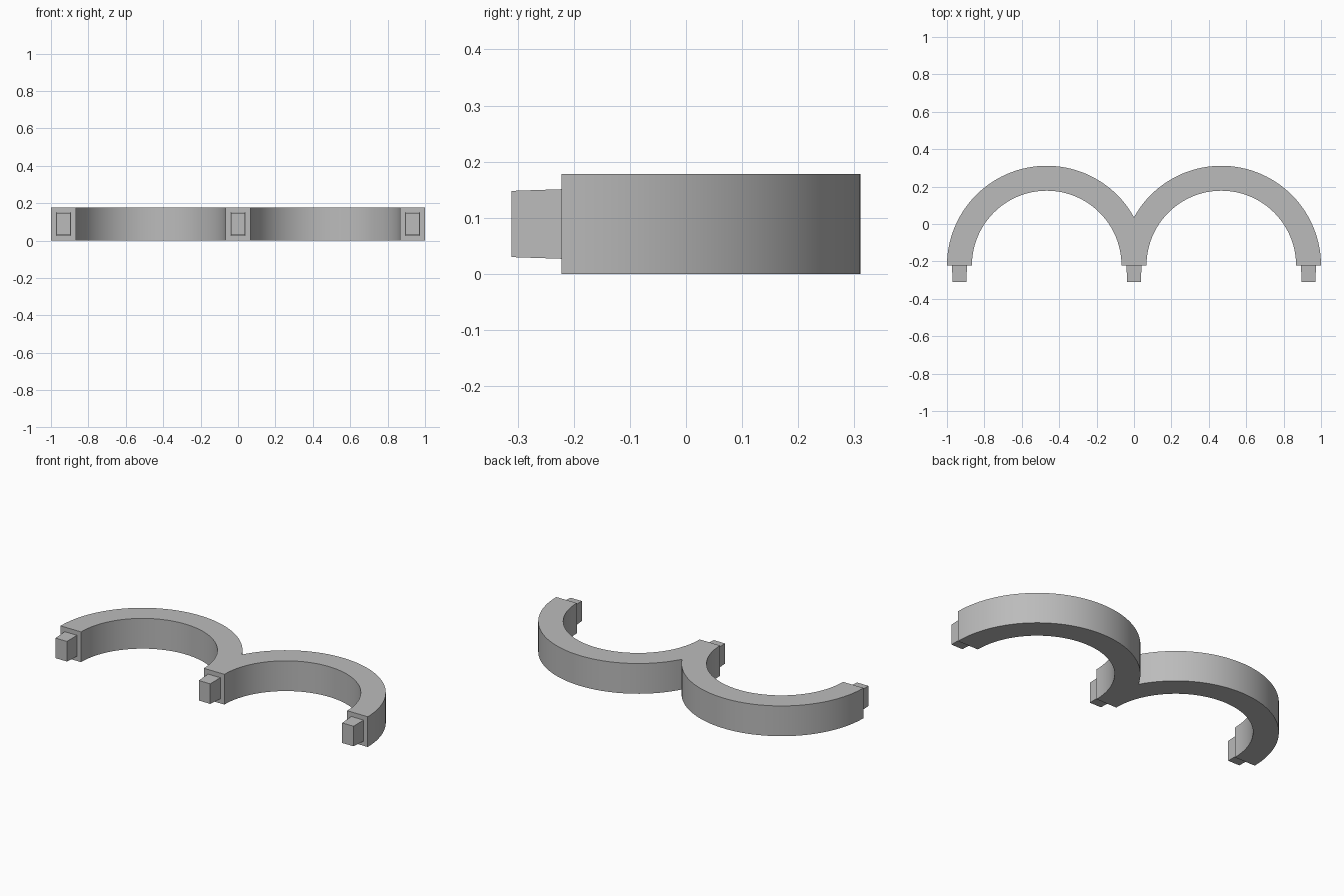
import bpy, bmesh, math

cube = bpy.data.objects.get("Cube")
if cube:
    bpy.data.objects.remove(cube)

CENTRE_X, BASE_Y = 0.4667, -0.222
OUTER, INNER, HEIGHT = 0.5333, 0.4, 0.178
STEPS = 48

grey = bpy.data.materials.new("plain grey")
grey.use_nodes = True
colour = (0.5, 0.5, 0.5, 1)
grey.diffuse_color = colour
grey.node_tree.nodes["Principled BSDF"].inputs["Base Color"].default_value = colour


def finish(name, bm):
    bmesh.ops.recalc_face_normals(bm, faces=bm.faces)
    mesh = bpy.data.meshes.new(name)
    bm.to_mesh(mesh)
    bm.free()
    mesh.materials.append(grey)
    obj = bpy.data.objects.new(name, mesh)
    bpy.context.collection.objects.link(obj)
    return obj


def arc(radius, start, end):
    angles = [start + (end - start) * i / STEPS for i in range(STEPS + 1)]
    return [(CENTRE_X + radius * math.cos(a), BASE_Y + radius * math.sin(a)) for a in angles]


# Twin arches: one continuous outline, joined where the outer arcs meet
meeting_angle = math.pi - math.acos(CENTRE_X / OUTER)
half = arc(INNER, math.pi, 0) + arc(OUTER, 0, meeting_angle)
half[-1] = (0, half[-1][1])
outline = half + [(-x, y) for x, y in reversed(half[:-1])]
bm = bmesh.new()
face = bm.faces.new([bm.verts.new((x, y, 0)) for x, y in outline])
top = bmesh.ops.extrude_face_region(bm, geom=[face])
bmesh.ops.translate(bm, vec=(0, 0, HEIGHT),
                    verts=[g for g in top["geom"] if isinstance(g, bmesh.types.BMVert)])
arches = finish("twin_arches", bm)
bpy.context.view_layer.objects.active = arches
arches.select_set(True)
bpy.ops.object.shade_smooth_by_angle(angle=math.radians(30))

# Tapered pegs on the three feet
TIP_Y = -0.311
for name, x in (("right_peg", -0.933), ("middle_peg", 0), ("left_peg", 0.933)):
    bm = bmesh.new()
    bmesh.ops.create_cube(bm, size=2)
    for v in bm.verts:
        tip = v.co.y < 0
        wide, tall = (0.037, 0.059) if tip else (0.04, 0.062)
        v.co = (x + v.co.x * wide, TIP_Y if tip else BASE_Y,
                HEIGHT / 2 + v.co.z * tall)
    finish(name, bm)
